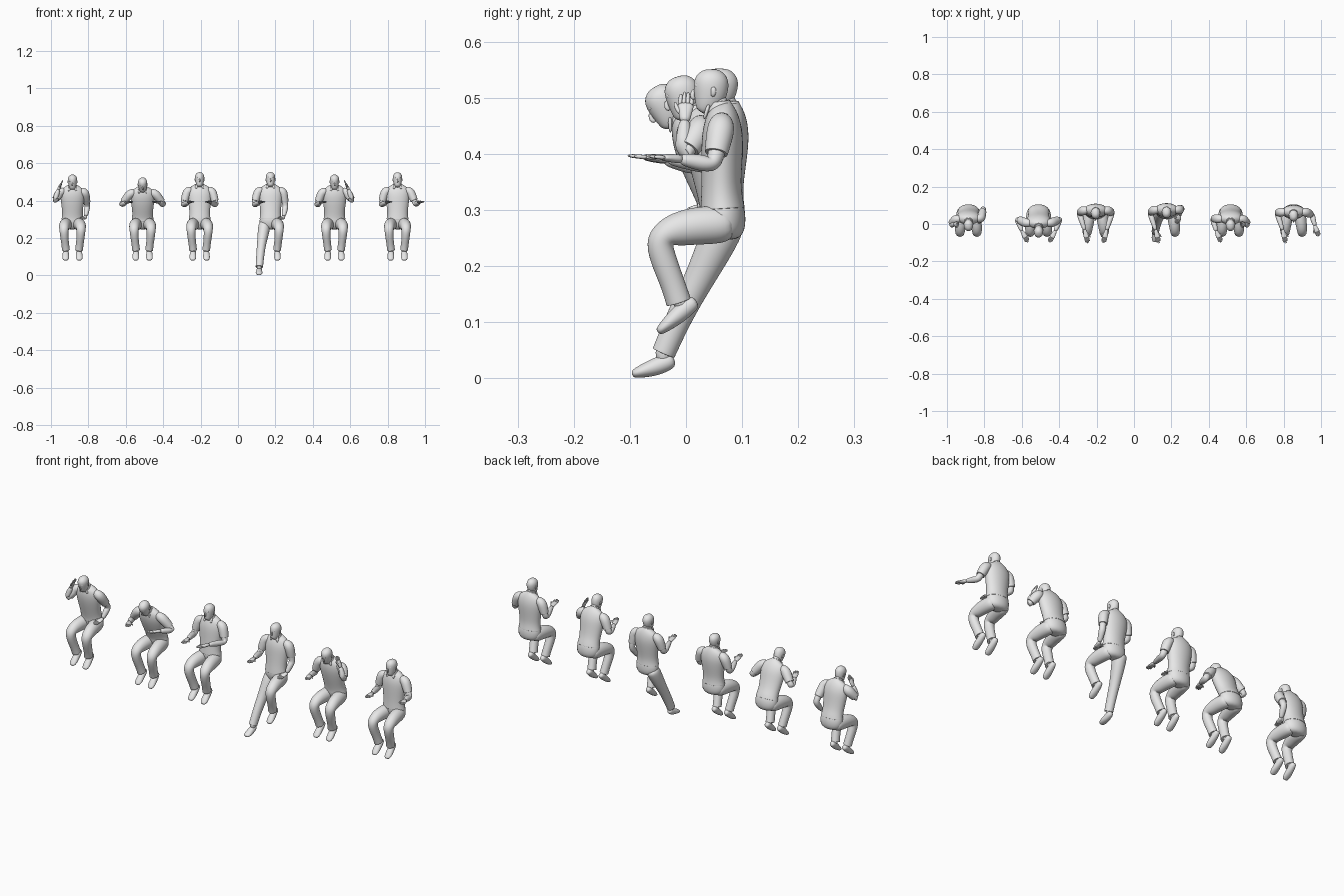
import bpy, bmesh, math
from mathutils import Vector, Matrix

cube = bpy.data.objects.get("Cube")
if cube:
    bpy.data.objects.remove(cube, do_unlink=True)

grey = bpy.data.materials.new("plain_grey")
grey.use_nodes = True
grey.diffuse_color = (0.8, 0.8, 0.8, 1)
grey.node_tree.nodes["Principled BSDF"].inputs["Base Color"].default_value = (0.8, 0.8, 0.8, 1)

X, Y = Vector((1, 0, 0)), Vector((0, 1, 0))


def loft(name, path, ref=X, sides=12, level=2, hem=False):
    """Skin elliptical rings (centre, half width, half depth) into a smooth closed tube."""
    path = [(Vector(c), a, b) for c, a, b in path]
    if hem:
        # a doubled last ring keeps the cloth edge crisp
        c, a, b = path[-1]
        step = (c - path[-2][0]).normalized() * 0.001
        path[-1:] = [(c - step, a, b), (c, a, b), (c + step * 0.2, a * 0.85, b * 0.85)]
    bm = bmesh.new()
    rings = []
    for i, (c, a, b) in enumerate(path):
        t = (path[min(i + 1, len(path) - 1)][0] - path[max(i - 1, 0)][0]).normalized()
        s = (ref - t * ref.dot(t)).normalized()
        n = t.cross(s)
        turn = [2 * math.pi * k / sides for k in range(sides)]
        rings.append([bm.verts.new(c + s * a * math.cos(k) + n * b * math.sin(k)) for k in turn])
    for lo, hi in zip(rings, rings[1:]):
        for k in range(sides):
            j = (k + 1) % sides
            bm.faces.new((lo[k], lo[j], hi[j], hi[k]))
    bm.faces.new(rings[0][::-1])
    bm.faces.new(rings[-1])
    bmesh.ops.recalc_face_normals(bm, faces=bm.faces)
    for f in bm.faces:
        f.smooth = True
    me = bpy.data.meshes.new(name)
    bm.to_mesh(me)
    bm.free()
    me.materials.append(grey)
    ob = bpy.data.objects.new(name, me)
    bpy.context.collection.objects.link(ob)
    sub = ob.modifiers.new("smooth", "SUBSURF")
    sub.levels = sub.render_levels = level


def pivot_turn(p, y, z, angle):
    pivot = Vector((0, y, z))
    return pivot + Matrix.Rotation(angle, 3, "X") @ (Vector(p) - pivot)


# Arm poses for the left side: elbow, wrist, fingertip, flat direction of the hand
ARMS = {
    "desk": ((.088, .06, .376), (.058, -.035, .391), (.04, -.105, .397), X),
    "wide_desk": ((.116, .028, .376), (.088, -.04, .39), (.055, -.1, .397), X),
    "lean_desk": ((.095, .03, .374), (.076, -.04, .39), (.048, -.1, .397), X),
    "raised": ((.098, -.006, .394), (.074, -.002, .462), (.05, .001, .512), Y),
    "lap": ((.08, .084, .368), (.07, .05, .315), (.055, .0, .3), X),
    "reach": ((.098, .05, .38), (.115, -.012, .391), (.136, -.068, .396), X),
}

# Leg poses for the left side: trouser rings (point, radius), then shoe heel, middle and toe
SEATED = ([((.03, .085, .276), .027), ((.032, .062, .274), .036), ((.039, .015, .272), .035),
           ((.045, -.028, .263), .031), ((.046, -.05, .247), .027), ((.044, -.04, .21), .0245),
           ((.039, -.024, .17), .0225), ((.035, -.013, .136), .0235)],
          ((.035, .015, .138), (.036, -.014, .113), (.037, -.05, .082)))
STANDING = ([((.03, .08, .285), .03), ((.033, .066, .265), .037), ((.04, .045, .22), .033),
             ((.048, .02, .17), .027), ((.055, -.012, .11), .024), ((.06, -.04, .045), .022)],
            ((.06, -.024, .033), (.061, -.055, .02), (.062, -.096, .007)))


def figure(label, cx, lean, nod, right, left, right_leg=SEATED):
    lean, nod = math.radians(lean), math.radians(nod)

    def put(p):
        return Vector(p) + X * cx

    def bend(p):
        w = max(0, min(1, (p[2] - .28) / .08))
        return pivot_turn(p, .07, .28, lean * w)

    def trunk(name, rows, tilt=0, **kw):
        # rows are (height, depth position, half width, half depth)
        loft(f"{label}_{name}", [(put(bend(pivot_turn((0, y, z), .055, .487, tilt))), a, b)
                                 for z, y, a, b in rows], **kw)

    # Shirt, trouser seat, neck, collar and head
    trunk("shirt", [(.49, .06, .02, .018), (.482, .063, .036, .023), (.467, .065, .061, .031),
                    (.435, .065, .069, .039), (.39, .064, .063, .038), (.345, .063, .057, .0365),
                    (.318, .064, .058, .039), (.302, .065, .061, .041)], hem=True)
    trunk("trouser_seat", [(.246, .073, .034, .02), (.258, .073, .054, .034),
                           (.282, .068, .062, .0405), (.305, .065, .06, .04), (.32, .064, .054, .035)])
    trunk("neck", [(.465, .064, .021, .021), (.485, .057, .018, .019), (.505, .052, .018, .02)])
    trunk("collar", [(.474, .062, .031, .028), (.485, .058, .0235, .0245), (.493, .057, .021, .023)],
          hem=True)
    trunk("head", [(.474, .027, .009, .009), (.479, .03, .015, .016), (.489, .037, .0205, .025),
                   (.505, .043, .0245, .031), (.523, .045, .0265, .033), (.537, .046, .0245, .03),
                   (.547, .047, .016, .02), (.551, .047, .007, .009)], tilt=nod)
    trunk("nose", [(.516, .015, .003, .003), (.507, .0115, .004, .005), (.501, .011, .005, .005),
                   (.497, .016, .003, .003)], tilt=nod, sides=8, level=1)
    trunk("brow", [(.528, .021, .012, .005), (.522, .0195, .017, .006), (.516, .021, .012, .005)],
          tilt=nod, level=1)

    for side, arm, leg in ((-1, right, right_leg), (1, left, SEATED)):
        tag = f"{label}_{'left' if side > 0 else 'right'}"

        def flip(p):
            return put((p[0] * side, p[1], p[2]))

        # Ear and collar point
        ear = [((.023, .048, .52), .003, .004), ((.0248, .05, .512), .0035, .006),
               ((.022, .047, .501), .003, .004)]
        loft(tag + "_ear", [(flip(bend(pivot_turn(p, .055, .487, nod))), a, b) for p, a, b in ear],
             sides=8, level=1)
        flap = [((.014, .041, .489), .008, .004), ((.017, .037, .476), .01, .004),
                ((.02, .032, .461), .003, .003)]
        loft(tag + "_collar_point", [(flip(bend(p)), a, b) for p, a, b in flap], sides=8, level=1)

        # Sleeve and bare arm
        elbow, wrist, tip = (flip(p) for p in ARMS[arm][:3])
        flat = ARMS[arm][3]
        inner, shoulder = (flip(bend(p)) for p in ((.036, .064, .463), (.067, .063, .45)))
        upper = shoulder.lerp(elbow, .3)
        cuff = shoulder.lerp(elbow, .7)
        loft(tag + "_sleeve", [(inner, .017, .018), (shoulder, .0255, .0255), (upper, .025, .0245),
                               (cuff, .0215, .0205)], ref=Y, hem=True)
        arm_rings = [(shoulder, .015), (shoulder.lerp(elbow, .6), .0175), (elbow, .0155),
                     (elbow.lerp(wrist, .25), .0165), (elbow.lerp(wrist, .65), .0135), (wrist, .0105)]
        bent = X + Y * .3 if flat is X else Y
        loft(tag + "_arm", [(c, r, r) for c, r in arm_rings], ref=bent, sides=10)

        # Hand: flat palm, four fingers and a thumb
        way = (tip - wrist).normalized()
        across = (flat - way * flat.dot(way)).normalized()
        size = (tip - wrist).length
        loft(tag + "_palm", [(wrist - way * .008, .0095, .009), (wrist + way * size * .2, .012, .008),
                             (wrist + way * size * .42, .0155, .007),
                             (wrist + way * size * .58, .0145, .0055)], ref=flat, sides=10, level=1)
        for k, reach in enumerate((.9, 1, .98, .86)):
            off = across * (k - 1.5) * .0068
            pts = [wrist + way * size * f + off * s for f, s in ((.48, 1), (.72, 1), (reach, .9))]
            loft(f"{tag}_finger_{k + 1}", [(p, r, r) for p, r in zip(pts, (.0047, .0045, .0034))],
                 ref=flat, sides=6, level=1)
        inward = across * (-side if flat is X else -1)
        thumb = [(.15, .006, .005), (.36, .016, .005), (.6, .02, .0035)]
        loft(tag + "_thumb", [(wrist + way * size * f + inward * o, r, r) for f, o, r in thumb],
             ref=Vector((0, 0, 1)) if flat is X else X, sides=6, level=1)

        # Trouser leg and shoe
        rings, shoe = leg
        loft(tag + "_trouser_leg", [(flip(p), r * .93, r) for p, r in rings], hem=True)
        heel, middle, toe = (flip(p) for p in shoe)
        ankle = flip(rings[-1][0])
        loft(tag + "_ankle", [(ankle + Vector((0, .002, .02)), .014, .015),
                              (ankle, .014, .016), (heel.lerp(middle, .5), .013, .014)], sides=10, level=1)
        loft(tag + "_shoe", [(heel + Y * .004, .01, .01), (heel.lerp(middle, .25), .0155, .0165),
                             (middle, .0175, .0165), (middle.lerp(toe, .55), .0195, .0125),
                             (middle.lerp(toe, .9), .015, .0085), (toe, .008, .005)])


# The row of six figures, from the right end to the left end
figure("phone_sitter", -.885, 12, 4, "raised", "lap")
figure("bowed_sitter", -.51, 20, 11, "wide_desk", "wide_desk")
figure("desk_sitter", -.205, -3, 0, "desk", "desk")
figure("perched_sitter", .174, -4, 0, "desk", "lap", STANDING)
figure("listening_sitter", .516, 12, 4, "lean_desk", "raised")
figure("reaching_sitter", .853, 0, 0, "desk", "reach")
